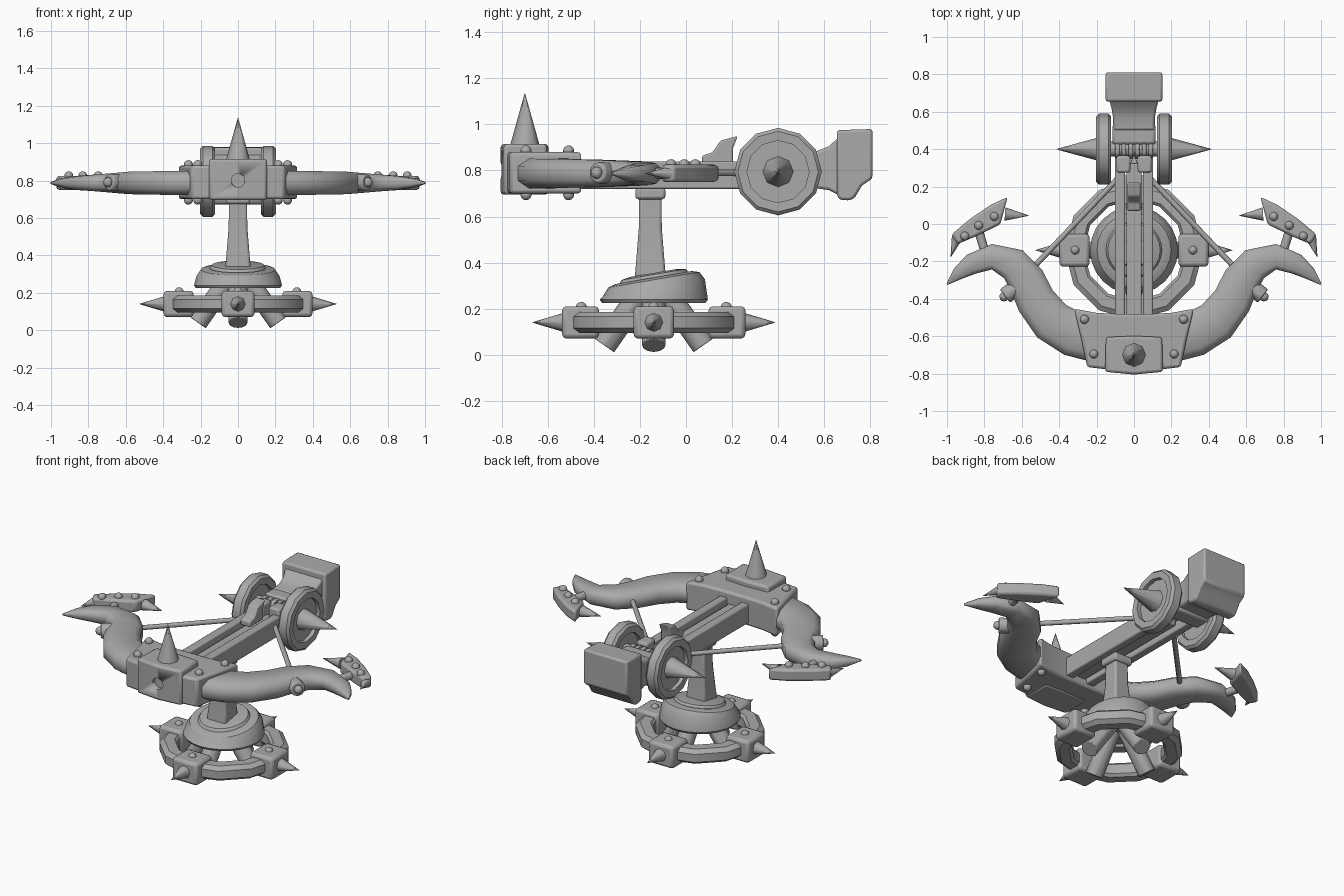
import bpy, bmesh, math
from mathutils import Vector, Matrix

cube = bpy.data.objects.get("Cube")
if cube:
    bpy.data.objects.remove(cube, do_unlink=True)

grey = bpy.data.materials.new("plain_grey")
grey.use_nodes = True
grey.diffuse_color = (0.4, 0.4, 0.4, 1)
grey.node_tree.nodes["Principled BSDF"].inputs["Base Color"].default_value = (0.4, 0.4, 0.4, 1)


def finish(name, bm, bevel=0, smooth=35, segments=2):
    bmesh.ops.recalc_face_normals(bm, faces=bm.faces)
    mesh = bpy.data.meshes.new(name)
    bm.to_mesh(mesh)
    bm.free()
    mesh.materials.append(grey)
    ob = bpy.data.objects.new(name, mesh)
    bpy.context.collection.objects.link(ob)
    if bevel:
        mod = ob.modifiers.new("bevel", "BEVEL")
        mod.width, mod.segments, mod.limit_method = bevel, segments, "ANGLE"
    bpy.ops.object.select_all(action="DESELECT")
    ob.select_set(True)
    bpy.context.view_layer.objects.active = ob
    bpy.ops.object.shade_smooth_by_angle(angle=math.radians(smooth))
    return ob


def loft(name, rings, bevel=0, smooth=35, closed=False):
    """Skin a list of equal-length point rings."""
    bm = bmesh.new()
    rows = [[bm.verts.new(p) for p in ring] for ring in rings]
    n = len(rows[0])
    for a, b in zip(rows, rows[1:] + rows[:1] if closed else rows[1:]):
        for i in range(n):
            j = (i + 1) % n
            bm.faces.new((a[i], a[j], b[j], b[i]))
    if not closed:
        bm.faces.new(rows[0])
        bm.faces.new(rows[-1])
    return finish(name, bm, bevel, smooth)


def prism(name, outline, lo, hi, axis="z", bevel=0.01):
    put = (lambda p, h: (p[0], p[1], h)) if axis == "z" else (lambda p, h: (h, p[0], p[1]))
    return loft(name, [[put(p, h) for p in outline] for h in (lo, hi)], bevel)


def box(name, centre, size, bevel=0.012):
    x, y, z = (s / 2 for s in size)
    outline = [(centre[0] + a * x, centre[1] + b * y) for a, b in ((-1, -1), (1, -1), (1, 1), (-1, 1))]
    return prism(name, outline, centre[2] - z, centre[2] + z, bevel=bevel)


def rod(name, start, end, r1, r2=None, sides=12, bevel=0):
    """Cylinder, or cone when the second radius is small."""
    start, end = Vector(start), Vector(end)
    d = end - start
    rot = d.to_track_quat("Z", "Y").to_matrix().to_4x4()
    bm = bmesh.new()
    bmesh.ops.create_cone(bm, cap_ends=True, segments=sides, radius1=r1,
                          radius2=r1 if r2 is None else r2, depth=d.length,
                          matrix=Matrix.Translation((start + end) / 2) @ rot)
    return finish(name, bm, bevel, 50)


def spike(name, start, end, radius):
    rod(name, start, end, radius, 0.001, 8)


def rivet(name, centre, radius=0.024):
    bm = bmesh.new()
    bmesh.ops.create_uvsphere(bm, u_segments=12, v_segments=8, radius=radius,
                              matrix=Matrix.Translation(centre))
    finish(name, bm, 0, 60)


def turn(profile, sides, place):
    """Rings of a turned shape; place maps (a, b, height) to a point."""
    return [[place(r * math.cos(t), r * math.sin(t), h)
             for t in (2 * math.pi * i / sides for i in range(sides))] for r, h in profile]


CY = -0.14      # y of the stand's centre
SIDES = ((1, "left"), (-1, "right"))

# Base ring with four spiked blocks and splayed legs
ring = [(0.27, 0.11), (0.285, 0.094), (0.345, 0.094), (0.372, 0.115), (0.372, 0.165),
        (0.345, 0.186), (0.285, 0.186), (0.27, 0.17)]
loft("base_ring", turn(ring, 12, lambda a, b, h: (a, b + CY, h)), closed=True)
for k, where in enumerate(("left", "back", "right", "front")):
    c, s = round(math.cos(k * math.pi / 2)), round(math.sin(k * math.pi / 2))
    at = lambda r, z: (r * c, CY + r * s, z)
    box(where + "_ring_block", at(0.318, 0.14), (0.16 if c else 0.175, 0.175 if c else 0.16, 0.14), 0.018)
    spike(where + "_ring_spike", at(0.39, 0.14), at(0.527, 0.14), 0.042)
    rivet(where + "_ring_rivet", at(0.315, 0.205))
    rod(where + "_leg", at(0.215, 0.04), at(0.04, 0.29), 0.052, bevel=0.004)

# Wedge shaped turntable and post
dome = [(0.15, 0.24), (0.16, 0.225), (0.225, 0.225), (0.235, 0.24), (0.222, 0.29), (0.198, 0.325),
        (0.165, 0.335), (0.15, 0.333), (0.14, 0.348), (0.1, 0.355)]
loft("turntable", turn(dome, 24, lambda a, b, h: (a, b + CY, h + (0.17 * b if h > 0.26 else 0))), smooth=30)
post = [(0.068, 0.33), (0.062, 0.4), (0.05, 0.55), (0.048, 0.69)]
loft("post", [[(a * w, -0.155 + b * w, z) for a, b in ((-1, -1), (1, -1), (1, 1), (-1, 1))]
              for w, z in post], bevel=0.012)
box("post_collar", (0, -0.155, 0.70), (0.13, 0.13, 0.05))

# Rails and channel
for sx, side in SIDES:
    box(side + "_rail", (sx * 0.075, -0.06, 0.78), (0.054, 0.95, 0.12), 0.008)
box("channel_floor", (0, -0.1, 0.775), (0.08, 0.85, 0.06), 0.006)

# Curved front block, mirrored outline
half = [(0.10, -0.48), (0.2, -0.475), (0.32, -0.453), (0.285, -0.6), (0.25, -0.765), (0.12, -0.78)]
prism("front_block", half + [(-x, y) for x, y in reversed(half)], 0.70, 0.88, bevel=0.014)

# Front plate with a bored hole
plate = prism("front_plate", [(-0.15, -0.605), (-0.155, -0.79), (0, -0.805), (0.155, -0.79), (0.15, -0.605),
                              (0, -0.598)], 0.695, 0.915, bevel=0.014)
cutter = rod("bore_cutter", (0, -0.9, 0.8), (0, -0.74, 0.8), 0.036, sides=16)
cutter.hide_render = True
cutter.hide_set(True)
cut = plate.modifiers.new("bore", "BOOLEAN")
cut.object, cut.solver = cutter, "EXACT"
spike("top_spike", (0, -0.7, 0.91), (0, -0.7, 1.135), 0.064)
for sx, side in SIDES:
    for x, y in ((0.265, -0.51), (0.215, -0.695)):
        for z in (0.885, 0.695):
            rivet(side + "_block_rivet", (sx * x, y, z))

# Horn shaped bow arms: x, y, half width, half height along the middle line
path = [(0.2, -0.61, 0.13, 0.065), (0.33, -0.585, 0.122, 0.064), (0.44, -0.52, 0.116, 0.062),
        (0.525, -0.41, 0.106, 0.06), (0.575, -0.3, 0.1, 0.056), (0.645, -0.215, 0.09, 0.052),
        (0.76, -0.175, 0.068, 0.045), (0.87, -0.215, 0.056, 0.036), (0.94, -0.265, 0.035, 0.024),
        (1.0, -0.323, 0.004, 0.005)]
section = [(-1, -0.5), (-0.65, -1), (0.65, -1), (1, -0.5), (1, 0.5), (0.65, 1), (-0.65, 1), (-1, 0.5)]
blade = [(0.675, 0.145), (0.77, 0.1), (0.877, 0.027), (0.975, -0.055), (0.945, -0.108), (0.85, -0.068),
         (0.715, -0.002)]
for sx, side in SIDES:
    rings = []
    for i, (x, y, w, h) in enumerate(path):
        p, q = path[max(i - 1, 0)], path[min(i + 1, len(path) - 1)]
        d = Vector((q[0] - p[0], q[1] - p[1])).normalized()
        rings.append([(sx * (x - d.y * u * w), y + d.x * u * w, 0.787 + v * h) for u, v in section])
    loft(side + "_bow_arm", rings, smooth=60)

    # Tip blade with rivets, spikes and its link to the arm
    prism(side + "_blade", [(sx * x, y) for x, y in blade], 0.75, 0.825, bevel=0.014)
    for x, y in ((0.905, -0.065), (0.83, -0.008), (0.747, 0.04)):
        rivet(side + "_blade_rivet", (sx * x, y, 0.825))
    spike(side + "_blade_inner_spike", (sx * 0.69, 0.053, 0.787), (sx * 0.563, 0.045, 0.787), 0.036)
    spike(side + "_blade_outer_spike", (sx * 0.945, -0.07, 0.787), (sx * 0.98, -0.177, 0.787), 0.03)
    rod(side + "_blade_link", (sx * 0.83, -0.04, 0.787), (sx * 0.79, -0.17, 0.787), 0.024)

    # Bolt on the outer bend
    at = lambda t: (sx * (0.63 + 0.8 * t), -0.34 - 0.6 * t, 0.79)
    rod(side + "_bolt", at(0), at(0.075), 0.046, bevel=0.008)
    rivet(side + "_bolt_head", at(0.08), 0.026)

    # Tension rod
    rod(side + "_tension_rod", (sx * 0.56, -0.255, 0.79), (sx * 0.08, 0.25, 0.79), 0.015, sides=8)

    # Wheel with sunken hub and a long spike
    rim = [(0.135, 0.125), (0.175, 0.122), (0.19, 0.137), (0.19, 0.187), (0.175, 0.202), (0.135, 0.2)]
    along_x = lambda a, b, h: (sx * h, 0.4 + a, 0.795 + b)
    loft(side + "_wheel_rim", turn(rim, 12, along_x), closed=True)
    loft(side + "_wheel_hub", turn([(0.14, 0.145), (0.14, 0.175)], 12, along_x))
    spike(side + "_wheel_spike", (sx * 0.17, 0.4, 0.795), (sx * 0.415, 0.4, 0.795), 0.068)
    box(side + "_latch_block", (sx * 0.057, 0.32, 0.83), (0.075, 0.09, 0.1))

# Axle with collars between the wheels
rod("axle", (-0.15, 0.4, 0.82), (0.15, 0.4, 0.82), 0.04)
for i in range(6):
    x = -0.09 + i * 0.036
    rod("axle_collar", (x - 0.012, 0.4, 0.82), (x + 0.012, 0.4, 0.82), 0.052, bevel=0.004)

# Curved trigger hook
prism("trigger_hook", [(0.07, 0.83), (0.07, 0.865), (0.115, 0.878), (0.15, 0.93), (0.225, 0.95),
                       (0.205, 0.9), (0.205, 0.83)], -0.035, 0.035, "x", 0.008)

# Stock: housing, flared neck and butt
box("housing", (0, 0.48, 0.79), (0.23, 0.11, 0.17), 0.015)
neck = [(0.5, 0.11, 0.72, 0.88), (0.57, 0.112, 0.722, 0.885), (0.62, 0.12, 0.715, 0.905), (0.67, 0.135, 0.69, 0.95)]
loft("stock_neck", [[(-w, y, lo), (w, y, lo), (w, y, hi), (-w, y, hi)] for y, w, lo, hi in neck], bevel=0.012)
prism("stock_butt", [(0.655, 0.69), (0.655, 0.975), (0.81, 0.98), (0.81, 0.765), (0.765, 0.735),
                     (0.735, 0.685), (0.715, 0.67), (0.67, 0.672)], -0.152, 0.152, "x", 0.018)
